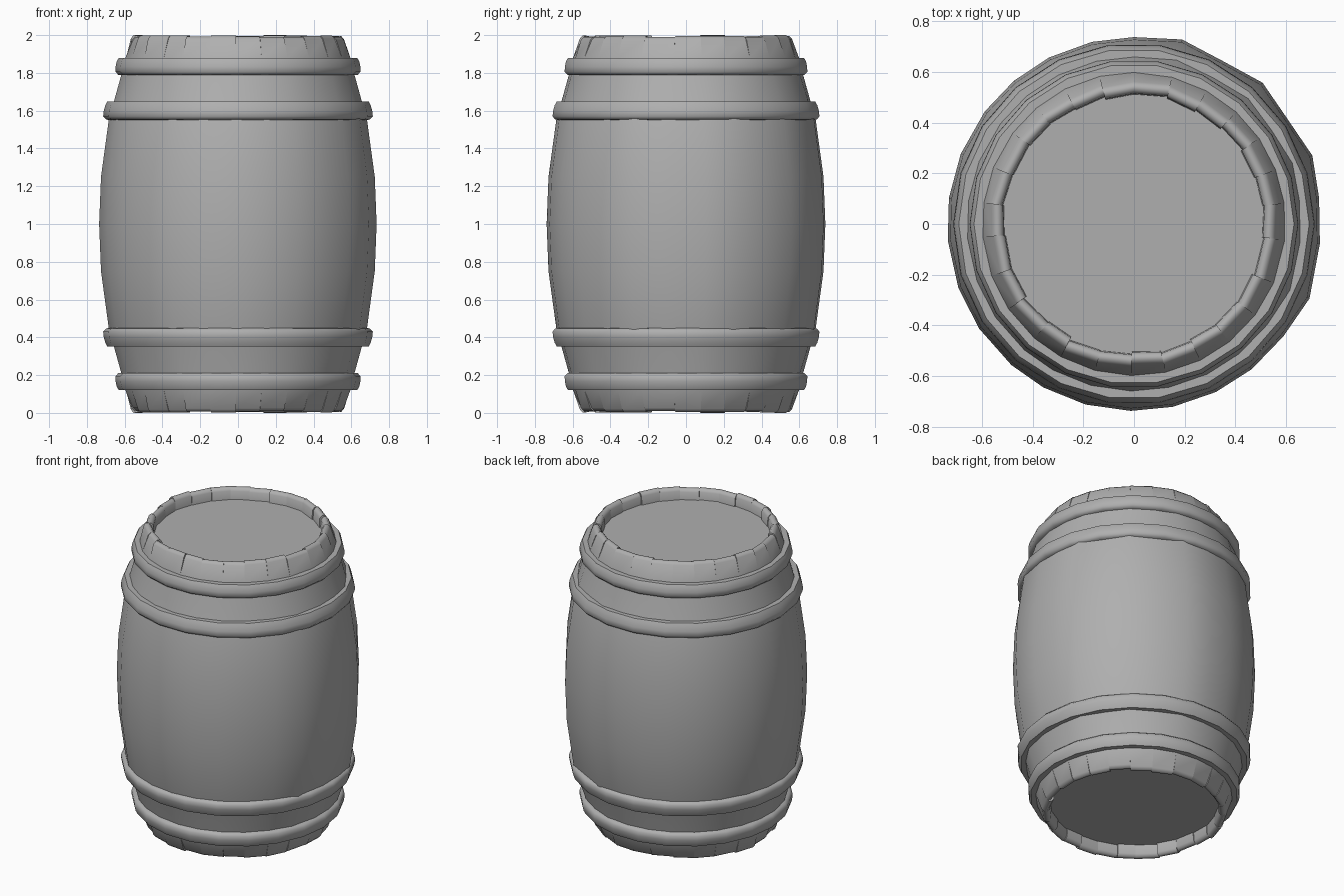
import bpy, bmesh, math, random

if "Cube" in bpy.data.objects:
    bpy.data.objects.remove(bpy.data.objects["Cube"])

random.seed(11)

# uneven stave edges, in degrees around the barrel, and the wall's swell at each
EDGES = [-6, 8, 21, 34.4, 47.7, 61.5, 75.4, 90, 103, 117, 130, 143, 158, 172, 185,
         200, 214, 229, 241, 255, 269, 282, 296, 309, 323, 337]
SWELL = {21: 1.022, 34.4: 0.995, 47.7: 1.022, 61.5: 0.993, 75.4: 1.02, 337: 1.02}
N = len(EDGES)
# upper half of the bulging wall: (radius, z)
WALL = [(0.738, 1.0), (0.728, 1.25), (0.687, 1.55), (0.659, 1.65), (0.62, 1.79), (0.598, 1.88)]
# rounded stave end, running over the rim and down to the lid
RIM = [(0.563, 1.978), (0.548, 1.994), (0.530, 1.992), (0.517, 1.975), (0.513, 1.905)]

grey = bpy.data.materials.new("dark_grey")
grey.diffuse_color = (0.43, 0.43, 0.43, 1)
grey.use_nodes = True
grey.node_tree.nodes["Principled BSDF"].inputs["Base Color"].default_value = grey.diffuse_color


def finish(name, bm, angle):
    bmesh.ops.remove_doubles(bm, verts=bm.verts, dist=0.0004)
    bmesh.ops.recalc_face_normals(bm, faces=bm.faces)
    mesh = bpy.data.meshes.new(name)
    bm.to_mesh(mesh)
    bm.free()
    mesh.materials.append(grey)
    ob = bpy.data.objects.new(name, mesh)
    bpy.context.collection.objects.link(ob)
    bpy.ops.object.select_all(action='DESELECT')
    ob.select_set(True)
    bpy.context.view_layer.objects.active = ob
    bpy.ops.object.shade_smooth_by_angle(angle=math.radians(angle))


def column(bm, deg, profile):
    a = math.radians(deg)
    return [bm.verts.new((r * math.cos(a), r * math.sin(a), z)) for r, z in profile]


def bridge(bm, columns, closed=False):
    for i, c in enumerate(columns):
        d = columns[(i + 1) % len(columns)]
        for j in range(len(c) if closed else len(c) - 1):
            k = (j + 1) % len(c)
            bm.faces.new((c[j], d[j], d[k], c[k]))


def stave_edge(bm, deg, dr, dz):
    """One full-height edge of a stave, its ends offset by dr, dz."""
    s = SWELL.get(deg % 360, 1.0) - 1
    wall = [(r * (1 + s * min(1, (1.88 - z) / 0.33)), z) for r, z in WALL]
    end = [(r + dr, z + dz) for r, z in RIM[:-1]] + [(RIM[-1][0] + dr, RIM[-1][1])]
    half = wall + end
    return column(bm, deg, [(r, 2 - z) for r, z in reversed(half[1:])] + half)


# staves: continuous wall, each stave end set slightly in or out of line
bm = bmesh.new()
cols = []
for i, start in enumerate(EDGES):
    stop = EDGES[i + 1] if i < N - 1 else EDGES[0] + 360
    dr, dz = random.uniform(-0.006, 0.006), random.uniform(-0.006, 0.006)
    skew = random.uniform(-0.005, 0.005)
    cols += [stave_edge(bm, start, dr - skew, dz), stave_edge(bm, stop, dr + skew, dz)]
bridge(bm, cols)
finish("staves", bm, 60)

# recessed top and bottom heads
for name, z in (("top_head", 1.92), ("bottom_head", 0.08)):
    bm = bmesh.new()
    order = EDGES if z > 1 else EDGES[::-1]
    bm.faces.new([column(bm, d, [(0.535, z)])[0] for d in order])
    finish(name, bm, 30)

# hoops mirrored to the lower half: (wall r low, wall r high, z low, z high, thickness)
HOOPS = {"end_hoop": (0.620, 0.598, 1.787, 1.878, 0.034),
         "quarter_hoop": (0.685, 0.658, 1.550, 1.648, 0.034)}
for name, (r0, r1, z0, z1, t) in HOOPS.items():
    h = z1 - z0
    section = [(r0 - 0.01, z0), (r0 + t * 0.4, z0 + h * 0.03), (r0 + t * 0.85, z0 + h * 0.2),
               ((r0 + r1) / 2 + t * 1.15, z0 + h * 0.5),
               (r1 + t * 1.3, z0 + h * 0.8), (r1 + t * 1.0, z1), (r1 - 0.01, z1)]
    for side in ("upper", "lower"):
        prof = section if side == "upper" else [(r, 2 - z) for r, z in section]
        bm = bmesh.new()
        bridge(bm, [column(bm, 360 * i / 22, prof) for i in range(22)], closed=True)
        finish(side + "_" + name, bm, 60)
